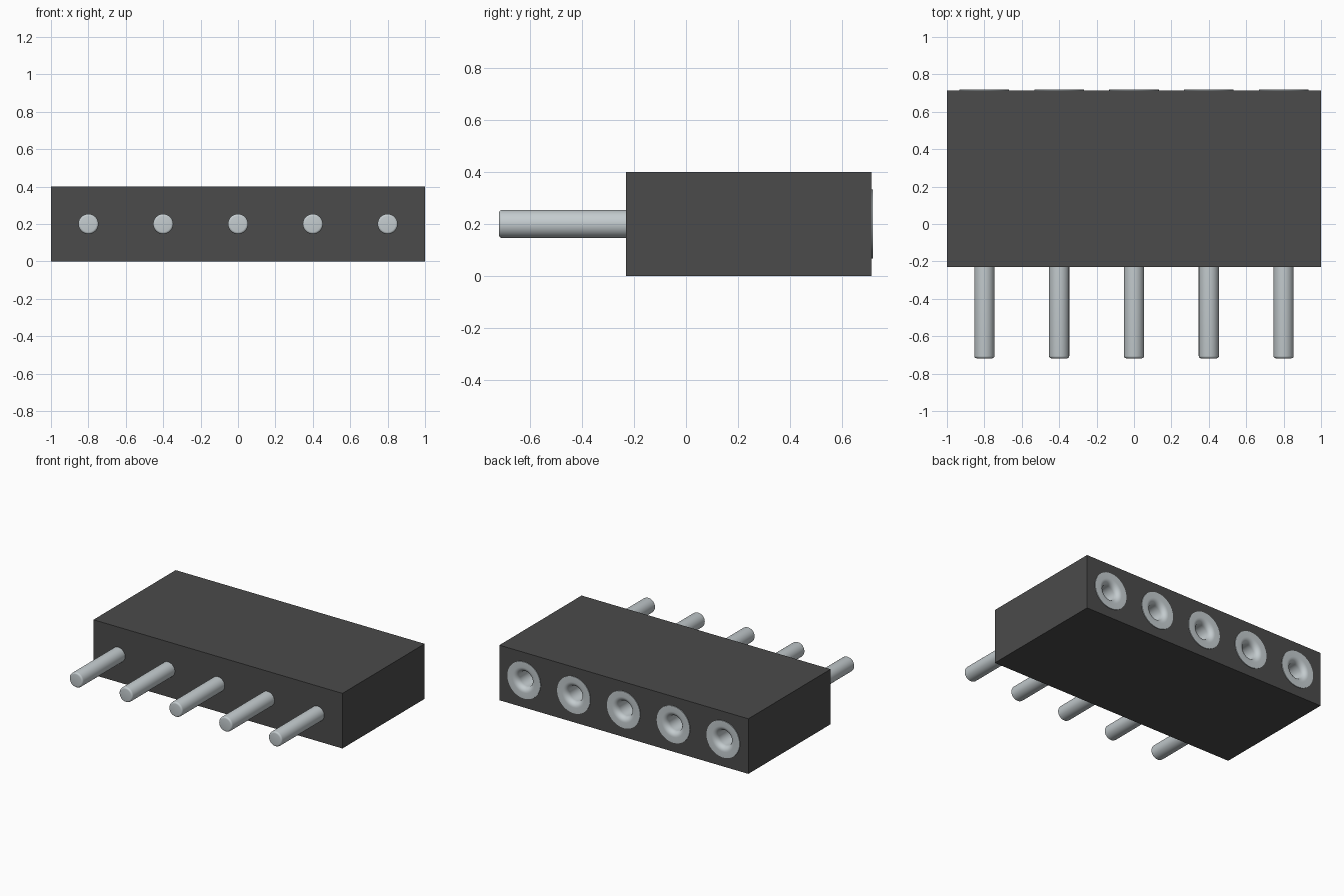
import bpy, bmesh, math
from mathutils import Matrix, Vector

if "Cube" in bpy.data.objects:
    bpy.data.objects.remove(bpy.data.objects["Cube"], do_unlink=True)

PITCH, AXIS_Z = 0.4, 0.2
FRONT, BACK = -0.23, 0.713
TIP, RIM = -0.718, 0.718
SOCKET_R, PIN_R, BORE_R, MOUTH_R = 0.133, 0.054, 0.055, 0.092


def material(name, rgb, metallic=0.0, roughness=0.5):
    mat = bpy.data.materials.new(name)
    mat.use_nodes = True
    mat.diffuse_color = (*rgb, 1)
    bsdf = mat.node_tree.nodes["Principled BSDF"]
    bsdf.inputs["Base Color"].default_value = (*rgb, 1)
    bsdf.inputs["Metallic"].default_value = metallic
    bsdf.inputs["Roughness"].default_value = roughness
    return mat


def add_object(name, bm, mat=None):
    bmesh.ops.recalc_face_normals(bm, faces=bm.faces)
    mesh = bpy.data.meshes.new(name)
    bm.to_mesh(mesh)
    bm.free()
    obj = bpy.data.objects.new(name, mesh)
    bpy.context.collection.objects.link(obj)
    if mat:
        mesh.materials.append(mat)
    return obj


def activate(obj):
    bpy.ops.object.select_all(action='DESELECT')
    obj.select_set(True)
    bpy.context.view_layer.objects.active = obj


def lathe(name, profile, x, mat):
    """Revolve (radius, y) points about the contact axis."""
    bm = bmesh.new()
    verts = [bm.verts.new((r, y, 0)) for r, y in profile]
    edges = [bm.edges.new(pair) for pair in zip(verts, verts[1:])]
    bmesh.ops.spin(bm, geom=verts + edges, cent=(0, 0, 0), axis=(0, 1, 0),
                   angle=math.tau, steps=40)
    bmesh.ops.remove_doubles(bm, verts=bm.verts, dist=1e-5)
    obj = add_object(name, bm, mat)
    obj.location = (x, 0, AXIS_Z)
    activate(obj)
    bpy.ops.object.shade_smooth_by_angle(angle=math.radians(35))
    return obj


def arc(cr, cy, rad_r, rad_y, a0, a1, n=6):
    """Points on an elliptical arc in (radius, y) space, angles in degrees."""
    angles = [math.radians(a0 + (a1 - a0) * i / n) for i in range(n + 1)]
    return [(cr + rad_r * math.cos(a), cy + rad_y * math.sin(a)) for a in angles]


plastic = material("dark grey plastic", (0.07, 0.07, 0.07))
metal = material("pale silver metal", (0.55, 0.60, 0.62))
columns = [(i - 2) * PITCH for i in range(5)]

# Housing block
bm = bmesh.new()
bmesh.ops.create_cube(bm, size=1, matrix=Matrix.LocRotScale(
    Vector((0, (FRONT + BACK) / 2, 0.2)), None, Vector((2, BACK - FRONT, 0.4))))
housing = add_object("housing", bm, plastic)

# Socket recesses cut into the back of the housing
bm = bmesh.new()
for x in columns:
    bmesh.ops.create_cone(bm, cap_ends=True, segments=40, radius1=0.125, radius2=0.125, depth=0.5,
                          matrix=Matrix.Translation((x, 0.6, AXIS_Z)) @ Matrix.Rotation(math.pi / 2, 4, 'X'))
cutter = add_object("recess_cutter", bm)
cutter.hide_render = True
cut = housing.modifiers.new("recesses", 'BOOLEAN')
cut.operation, cut.solver, cut.object = 'DIFFERENCE', 'EXACT', cutter
activate(housing)
bpy.ops.object.modifier_apply(modifier=cut.name)
bpy.data.objects.remove(cutter, do_unlink=True)

# Pin profile: rounded tip, straight shaft ending inside the housing
fillet = 0.012
pin = [(0, TIP)] + arc(PIN_R - fillet, TIP + fillet, fillet, fillet, -90, 0, 4) + [(PIN_R, FRONT + 0.01), (0, FRONT + 0.01)]

# Socket profile: outer wall, flat rim, flared mouth, straight bore, floor
flare = MOUTH_R - BORE_R
socket = ([(SOCKET_R, BACK - 0.001), (SOCKET_R, RIM)]
          + arc(MOUTH_R, RIM - flare, flare, flare, 90, 180)
          + [(BORE_R, 0.38), (0, 0.38)])

for n, x in enumerate(columns, 1):
    lathe(f"pin_{n}", pin, x, metal)
    lathe(f"socket_{n}", socket, x, metal)
